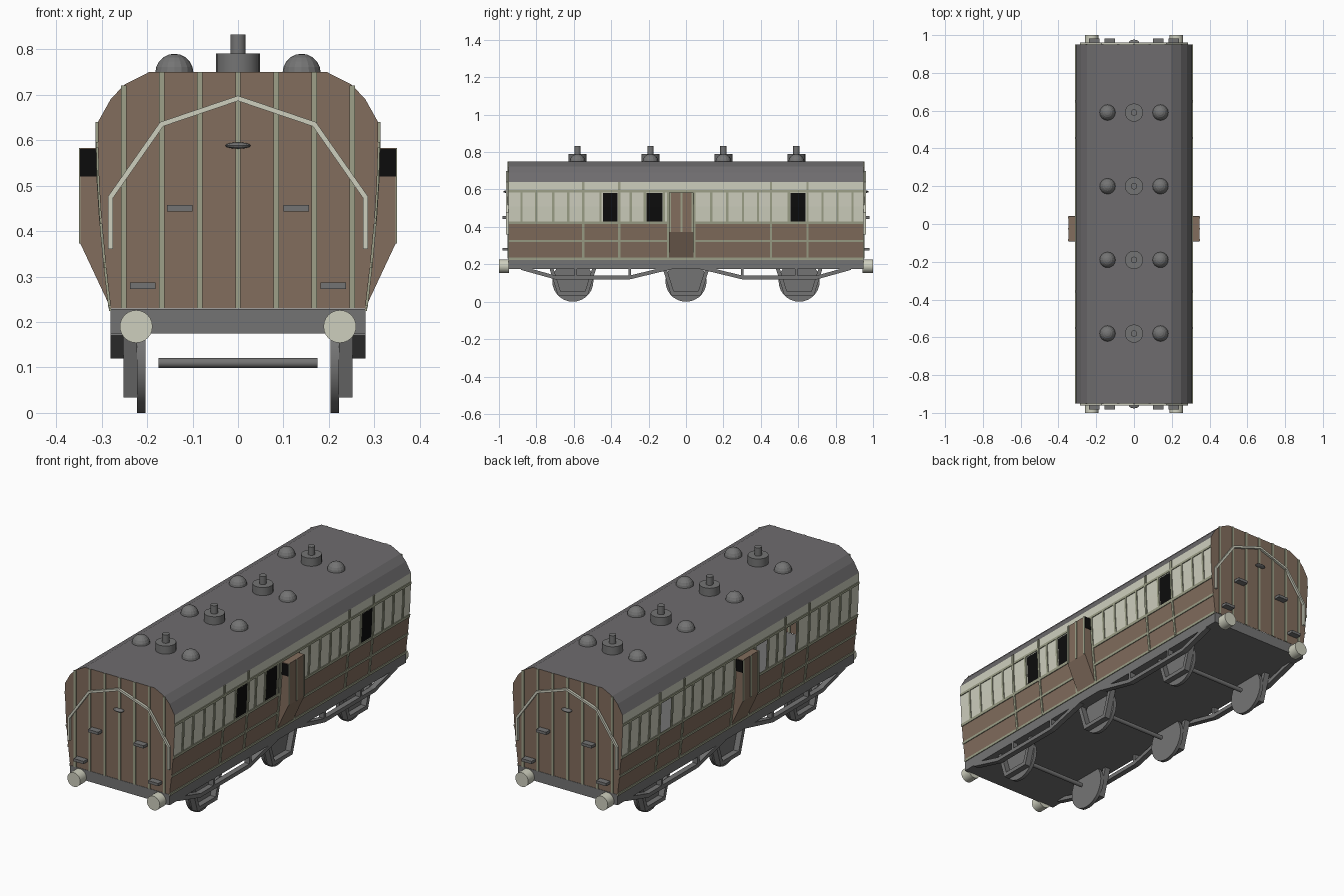
import bpy, bmesh, math
from mathutils import Vector, Matrix

if "Cube" in bpy.data.objects:
    bpy.data.objects.remove(bpy.data.objects["Cube"])


def mat(name, r, g, b):
    m = bpy.data.materials.new(name)
    lin = [((c / 255 + 0.055) / 1.055) ** 2.4 if c > 10 else c / 255 / 12.92 for c in (r, g, b)]
    m.diffuse_color = (*lin, 1)
    m.use_nodes = True
    m.node_tree.nodes["Principled BSDF"].inputs["Base Color"].default_value = m.diffuse_color
    return m


BROWN = mat("brown_paint", 130, 109, 93)
CREAM = mat("cream_paint", 206, 207, 190)
OLIVE = mat("olive_beading", 157, 160, 136)
GREY = mat("frame_grey", 116, 116, 116)
ROOF = mat("roof_grey", 110, 108, 110)
BLACK = mat("window_black", 12, 12, 12)


def finish(name, bm, mats, smooth=False):
    bmesh.ops.recalc_face_normals(bm, faces=bm.faces)
    me = bpy.data.meshes.new(name)
    bm.to_mesh(me)
    bm.free()
    for m in mats:
        me.materials.append(m)
    ob = bpy.data.objects.new(name, me)
    bpy.context.collection.objects.link(ob)
    if smooth:
        bpy.context.view_layer.objects.active = ob
        ob.select_set(True)
        bpy.ops.object.shade_smooth_by_angle(angle=math.radians(40))
        ob.select_set(False)
    return ob


def prism(bm, loop, axis, a, b):
    """Extrude a 2D loop along x (loop is y,z) or y (loop is x,z)."""
    def pt(p, t):
        return (t, p[0], p[1]) if axis == 'x' else (p[0], t, p[1])
    lo = [bm.verts.new(pt(p, a)) for p in loop]
    hi = [bm.verts.new(pt(p, b)) for p in loop]
    n = len(loop)
    faces = [bm.faces.new(lo), bm.faces.new(hi[::-1])]
    for i in range(n):
        faces.append(bm.faces.new((lo[i], lo[(i + 1) % n], hi[(i + 1) % n], hi[i])))
    return faces


def box(bm, x0, x1, y0, y1, z0, z1):
    return prism(bm, [(y0, z0), (y1, z0), (y1, z1), (y0, z1)], 'x', x0, x1)


def ribbon(bm, pts, width, axis, a, b):
    """Flat bar following a 2D path with mitred corners."""
    P = [Vector(p) for p in pts]
    D = [(P[i + 1] - P[i]).normalized() for i in range(len(P) - 1)]
    off = []
    for i in range(len(P)):
        d0, d1 = D[max(i - 1, 0)], D[min(i, len(D) - 1)]
        n0, n1 = Vector((-d0.y, d0.x)), Vector((-d1.y, d1.x))
        m = (n0 + n1).normalized()
        off.append(m * (width / 2 / m.dot(n0)))
    for i in range(len(D)):
        prism(bm, [P[i] + off[i], P[i + 1] + off[i + 1],
                   P[i + 1] - off[i + 1], P[i] - off[i]], axis, a, b)


def cyl(bm, r, length, centre, axis, seg=24):
    rot = {'x': Matrix.Rotation(math.pi / 2, 4, 'Y'),
           'y': Matrix.Rotation(math.pi / 2, 4, 'X'), 'z': Matrix()}[axis]
    bmesh.ops.create_cone(bm, cap_ends=True, segments=seg, radius1=r, radius2=r,
                          depth=length, matrix=Matrix.Translation(centre) @ rot)


# Body shell: hollow, with real openings on the left and black panes on the right
L = 0.95
SIDE = [(0.28, 0.23), (0.291, 0.325), (0.30, 0.42), (0.301, 0.43), (0.306, 0.51),
        (0.308, 0.58), (0.308, 0.64)]
TOP = [(0.28, 0.69), (0.25, 0.722), (0.195, 0.75)]
WINDOWS = [(-0.445, -0.365), (-0.21, -0.125), (0.56, 0.64)]
half = SIDE + TOP
profile = half + [(-x, z) for x, z in reversed(half)]
ys = sorted([-L, L] + [y for w in WINDOWS for y in w])
bm = bmesh.new()
for p, q in zip(profile, profile[1:]):
    zc = (p[1] + q[1]) / 2
    for y0, y1 in zip(ys, ys[1:]):
        window = (y0, y1) in WINDOWS and 0.43 < zc < 0.58
        if window and p[0] < 0:
            continue
        f = bm.faces.new([bm.verts.new(v) for v in
                          ((p[0], y0, p[1]), (p[0], y1, p[1]), (q[0], y1, q[1]), (q[0], y0, q[1]))])
        f.material_index = 3 if window else 0 if zc < 0.42 else 1 if zc < 0.64 else 2
for y in (-L, L):
    bm.faces.new([bm.verts.new((x, y, z)) for x, z in profile])
bmesh.ops.remove_doubles(bm, verts=bm.verts, dist=1e-4)
finish("coach_body", bm, [BROWN, CREAM, ROOF, BLACK])


# Beading on the sides, following the curve of the wall
def wall_x(z):
    for (x0, z0), (x1, z1) in zip(SIDE, SIDE[1:]):
        if z <= z1:
            return x0 + (x1 - x0) * max(0, (z - z0) / (z1 - z0))
    return SIDE[-1][0]


def strip(bm, s, y0, y1, z0, z1, t=0.004):
    zs = [z0] + [z for _, z in SIDE if z0 < z < z1] + [z1]
    loop = [(s * (wall_x(z) + t), z) for z in zs] + [(s * (wall_x(z) - 0.001), z) for z in zs[::-1]]
    prism(bm, loop, 'y', y0, y1)


FULL = [-0.55, -0.357, 0.455, 0.65]
UPPER = [-0.88, -0.80, -0.71, -0.63, -0.457, -0.295, -0.22, -0.117,
         0.135, 0.22, 0.305, 0.385, 0.55, 0.73, 0.81, 0.89]
for s, side in ((1, "right"), (-1, "left")):
    bm = bmesh.new()
    for z, h in ((0.23, 0.006), (0.325, 0.006), (0.422, 0.007), (0.59, 0.006)):
        strip(bm, s, -L, L, z - h, z + h)
    for y in FULL:
        strip(bm, s, y - 0.006, y + 0.006, 0.23, 0.64, 0.005)
    for y in UPPER:
        strip(bm, s, y - 0.006, y + 0.006, 0.42, 0.59)
    for y in (-0.096, 0.046):
        strip(bm, s, y - 0.006, y + 0.006, 0.23, 0.585)
    finish(side + "_side_beading", bm, [OLIVE])

    # Guard's lookout bulge with end windows
    bm = bmesh.new()
    loop = [(s * x, z) for x, z in ((0.27, 0.23), (0.28, 0.23), (0.347, 0.373),
                                    (0.347, 0.52), (0.347, 0.583), (0.30, 0.583), (0.30, 0.52))]
    prism(bm, loop, 'y', -0.09, 0.04)
    for y0, y1 in ((-0.092, -0.089), (0.039, 0.042)):
        for f in box(bm, *sorted((s * 0.307, s * 0.348)), y0, y1, 0.52, 0.58):
            f.material_index = 1
    for y in (-0.085, -0.025, 0.035):
        for f in box(bm, *sorted((s * 0.346, s * 0.35)), y - 0.005, y + 0.005, 0.373, 0.583):
            f.material_index = 2
    finish(side + "_lookout", bm, [BROWN, BLACK, OLIVE])

    # Truss rods under the sole bar
    bm = bmesh.new()
    xa, xb = s * 0.252, s * 0.28
    for e in (-1, 1):
        ribbon(bm, [(e * 0.88, 0.18), (e * 0.70, 0.13), (e * 0.30, 0.13), (e * 0.08, 0.183)],
               0.02, 'x', xa, xb)
        for y in (0.30, 0.59):
            box(bm, xa, xb, e * y - 0.007, e * y + 0.007, 0.13, 0.18)
    finish(side + "_truss_rod", bm, [GREY])

    # Wheels and axle guards
    for i, y in enumerate((-0.605, 0, 0.605)):
        bm = bmesh.new()
        cyl(bm, 0.11, 0.018, (s * 0.213, y, 0.11), 'x', 28)
        finish(f"{side}_wheel_{i + 1}", bm, [GREY], True)
        bm = bmesh.new()
        ribbon(bm, [(y - 0.115, 0.18), (y - 0.072, 0.044), (y + 0.072, 0.044), (y + 0.115, 0.18)],
               0.02, 'x', s * 0.222, s * 0.252)
        finish(f"{side}_axle_guard_{i + 1}", bm, [GREY])

# Underframe and axles
bm = bmesh.new()
box(bm, -0.28, 0.28, -L, L, 0.175, 0.229)
finish("underframe", bm, [GREY])
for i, y in enumerate((-0.605, 0, 0.605)):
    bm = bmesh.new()
    cyl(bm, 0.011, 0.35, (0, y, 0.11), 'x', 12)
    finish(f"axle_{i + 1}", bm, [GREY], True)

# Both ends: ribs, handrail, lamp bracket, steps, buffers
RAIL = [(-0.28, 0.36), (-0.28, 0.475), (-0.168, 0.635), (0, 0.692),
        (0.168, 0.635), (0.28, 0.475), (0.28, 0.36)]
for e, end in ((-1, "front"), (1, "back")):
    bm = bmesh.new()
    for x, top in ((0, 0.75), (0.084, 0.75), (0.168, 0.75), (0.251, 0.72)):
        for s in ((1,) if x == 0 else (1, -1)):
            ya, yb = sorted((e * 0.949, e * 0.954))
            box(bm, s * x - 0.006, s * x + 0.006, ya, yb, 0.23, top)
    finish(end + "_end_ribs", bm, [OLIVE])

    bm = bmesh.new()
    ribbon(bm, RAIL, 0.011, 'y', e * 0.95, e * 0.962)
    finish(end + "_handrail", bm, [CREAM])

    bm = bmesh.new()
    bmesh.ops.create_uvsphere(bm, u_segments=16, v_segments=8, radius=1,
                              matrix=Matrix.Translation((0, e * 0.958, 0.588))
                              @ Matrix.Diagonal((0.028, 0.018, 0.007, 1)))
    finish(end + "_lamp_bracket", bm, [GREY])

    bm = bmesh.new()
    for x, z in ((0.128, 0.45), (0.21, 0.28)):
        for s in (-1, 1):
            ya, yb = sorted((e * 0.949, e * 0.982))
            box(bm, s * x - 0.028, s * x + 0.028, ya, yb, z - 0.007, z + 0.007)
    finish(end + "_steps", bm, [GREY])

    for s, side in ((1, "right"), (-1, "left")):
        bm = bmesh.new()
        cyl(bm, 0.036, 0.055, (s * 0.224, e * 0.9725, 0.19), 'y', 24)
        finish(f"{end}_{side}_buffer", bm, [CREAM], True)

# Roof lamps and domed ventilators
for i, y in enumerate((-0.58, -0.19, 0.20, 0.59)):
    bm = bmesh.new()
    cyl(bm, 0.048, 0.045, (0, y, 0.7685), 'z', 20)
    cyl(bm, 0.017, 0.045, (0, y, 0.81), 'z', 16)
    finish(f"roof_lamp_{i + 1}", bm, [GREY], True)
    for s, side in ((1, "right"), (-1, "left")):
        bm = bmesh.new()
        bmesh.ops.create_uvsphere(bm, u_segments=16, v_segments=10, radius=0.042,
                                  matrix=Matrix.Translation((s * 0.14, y, 0.748)))
        bmesh.ops.bisect_plane(bm, geom=bm.verts[:] + bm.edges[:] + bm.faces[:],
                               plane_co=(0, 0, 0.747), plane_no=(0, 0, 1), clear_inner=True)
        finish(f"{side}_roof_dome_{i + 1}", bm, [GREY])
